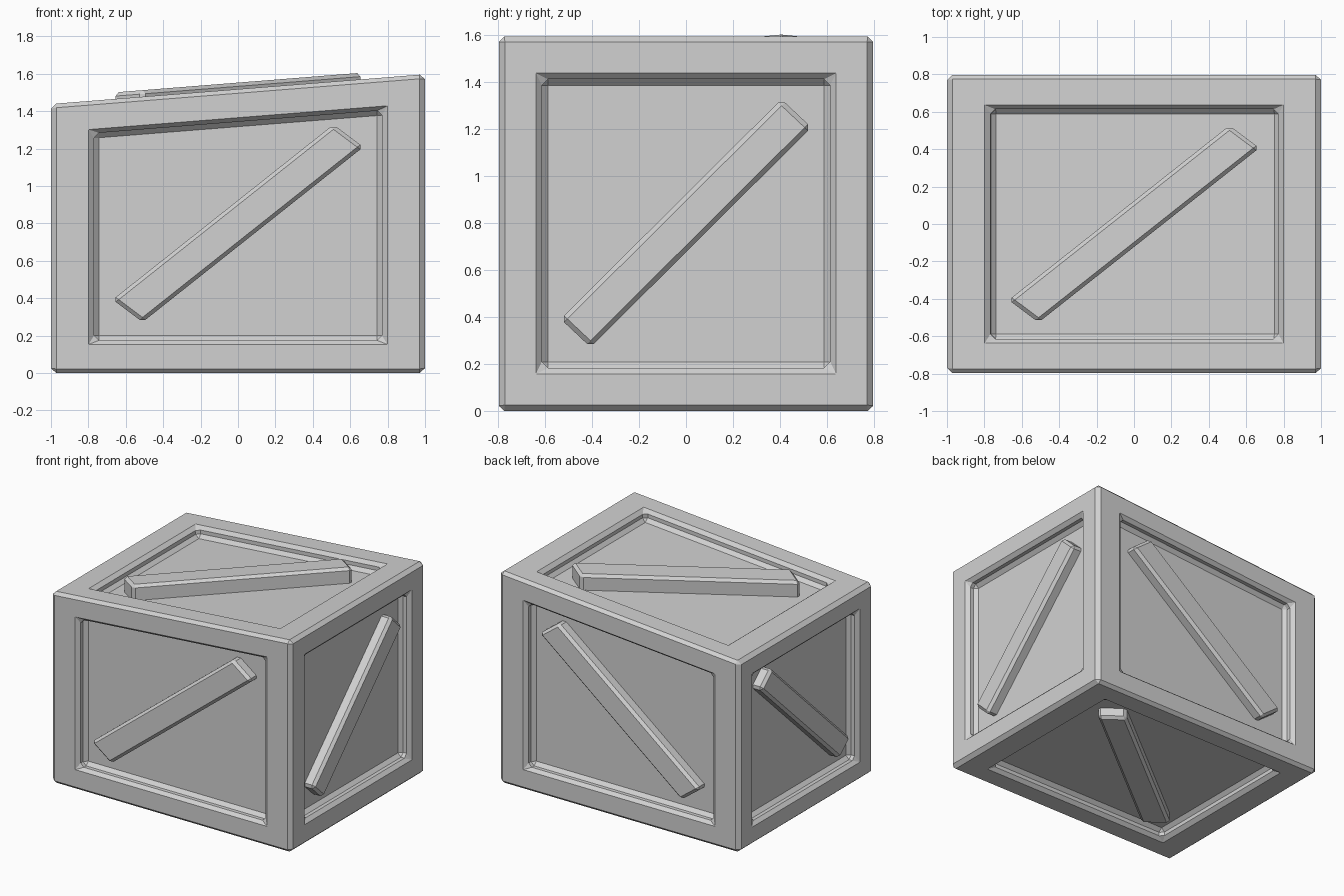
import bpy
import bmesh
from mathutils import Vector

cube = bpy.data.objects.get("Cube")
if cube:
    bpy.data.objects.remove(cube, do_unlink=True)

HALF_Y = 0.797
LOW, HIGH = 1.438, 1.597      # crate height at -x and +x
BEVEL = 0.026
RECESS = 0.08

grey = bpy.data.materials.new("light_grey")
grey.use_nodes = True
colour = (0.64, 0.64, 0.64, 1)
grey.diffuse_color = colour
grey.node_tree.nodes["Principled BSDF"].inputs["Base Color"].default_value = colour


def finish(bm, name, width):
    """Turn a bmesh into an object with chamfered edges."""
    bmesh.ops.recalc_face_normals(bm, faces=bm.faces)
    mesh = bpy.data.meshes.new(name)
    bm.to_mesh(mesh)
    bm.free()
    mesh.materials.append(grey)
    obj = bpy.data.objects.new(name, mesh)
    bpy.context.collection.objects.link(obj)
    chamfer = obj.modifiers.new("chamfer", 'BEVEL')
    chamfer.width = width
    chamfer.segments = 1
    chamfer.limit_method = 'ANGLE'
    return obj


def roof(x):
    return (LOW + HIGH) / 2 + x * (HIGH - LOW) / 2


# Crate body: box with a sloping lid and a recessed panel on every side
bm = bmesh.new()
bmesh.ops.create_cube(bm, size=2)
for v in bm.verts:
    v.co = (v.co.x, v.co.y * HALF_Y, roof(v.co.x) if v.co.z > 0 else 0)
bm.normal_update()
for face in list(bm.faces):
    centre = face.calc_center_median()
    normal = face.normal.copy()
    bmesh.ops.inset_individual(bm, faces=[face], thickness=0.1)
    for v, corner in zip(face.verts, [v.co.copy() for v in face.verts]):
        # the outer corner is the neighbour that lies outside the inset face
        outer = next(e.other_vert(v) for e in v.link_edges
                     if e.other_vert(v) not in face.verts)
        v.co = centre.lerp(outer.co, 0.77)
    floor = bmesh.ops.extrude_discrete_faces(bm, faces=[face])["faces"][0]
    for v in floor.verts:
        v.co -= normal * RECESS
finish(bm, "crate_body", BEVEL)

# Diagonal slats: one skewed bar per panel, in panel units
CORNERS = [(-0.67, -0.51), (-0.51, -0.66), (0.67, 0.51), (0.51, 0.66)]


def slat(name, place):
    """place(u, v, depth) maps panel units to a point in space."""
    bm = bmesh.new()
    inner = [bm.verts.new(place(u, v, RECESS + 0.03)) for u, v in CORNERS]
    outer = [bm.verts.new(place(u, v, 0)) for u, v in CORNERS]
    bm.faces.new(inner)
    bm.faces.new(outer)
    for i in range(4):
        j = (i + 1) % 4
        bm.faces.new((inner[i], inner[j], outer[j], outer[i]))
    finish(bm, name, 0.02)


for name, side in (("front_slat", -1), ("back_slat", 1)):
    slat(name, lambda u, v, d: Vector((u, side * (HALF_Y - d), 0.8 * (1 + v))))
for name, side, mid in (("left_slat", 1, 0.8), ("right_slat", -1, 0.75)):
    slat(name, lambda u, v, d: Vector((side * (1 - d), u * HALF_Y, mid * (1 + v))))
slat("top_slat", lambda u, v, d: Vector((u, v * HALF_Y, roof(u) + 0.035 - d * 1.3)))
slat("bottom_slat", lambda u, v, d: Vector((u, v * HALF_Y, d)))
